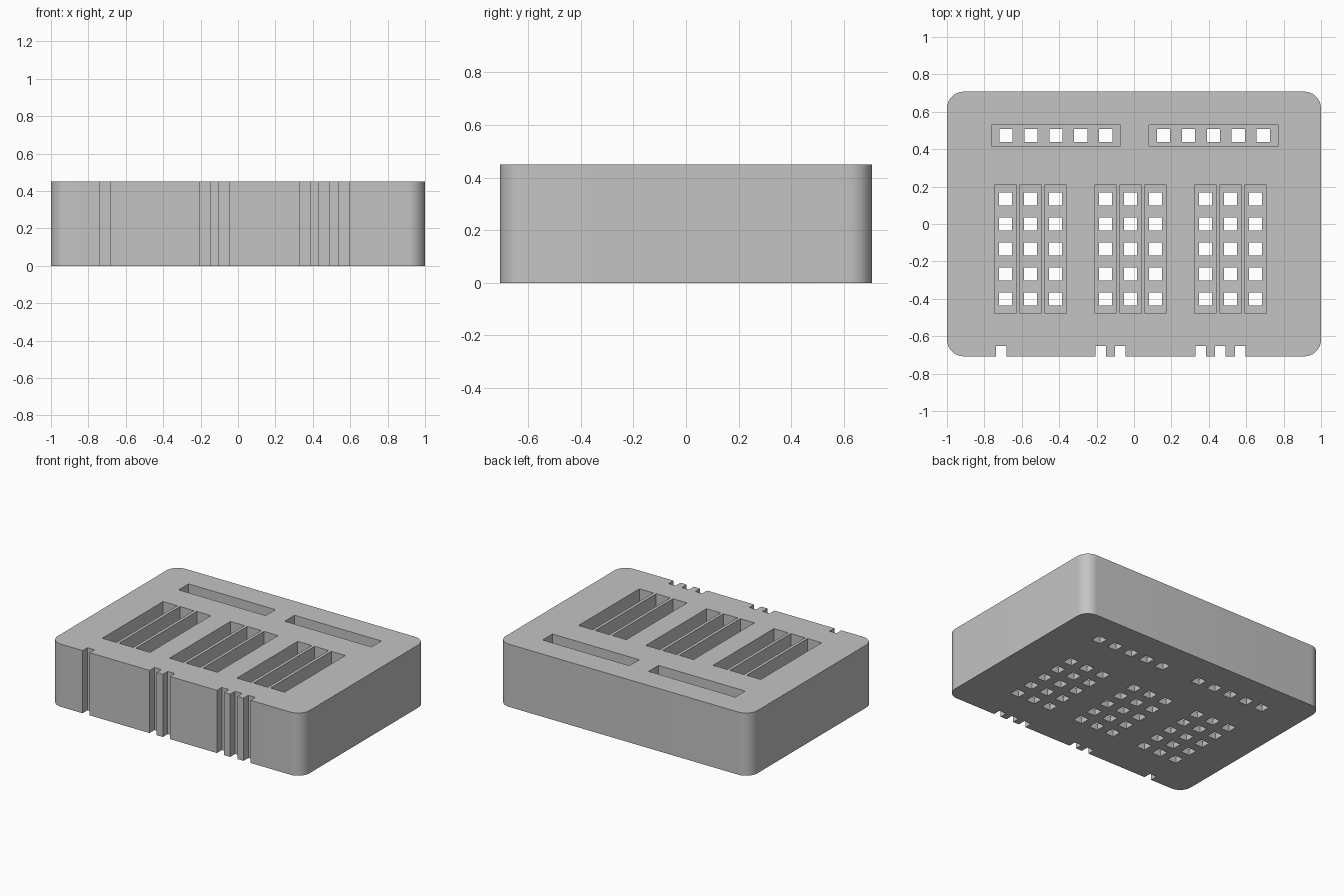
import bpy, bmesh
from mathutils import Matrix, Vector

old = bpy.data.objects.get("Cube")
if old:
    bpy.data.objects.remove(old, do_unlink=True)

WIDTH, DEPTH, HEIGHT = 2.0, 1.415, 0.45
CORNER = 0.09
FLOOR = 0.045                 # thickness left under the slots
PITCH = 0.1335                # spacing of slots and drain holes
SLOT_W, SLOT_L, HOLE = 0.112, 0.69, 0.07

gray = bpy.data.materials.new("plain gray")
gray.use_nodes = True
color = (0.55, 0.55, 0.55, 1)
gray.diffuse_color = color
gray.node_tree.nodes["Principled BSDF"].inputs["Base Color"].default_value = color


def add_box(bm, x, y, sx, sy, z0, z1):
    m = Matrix.Translation((x, y, (z0 + z1) / 2)) @ Matrix.Diagonal((sx, sy, z1 - z0, 1))
    return bmesh.ops.create_cube(bm, size=1, matrix=m)


def make_object(name, bm):
    mesh = bpy.data.meshes.new(name)
    bm.to_mesh(mesh)
    bm.free()
    mesh.materials.append(gray)
    obj = bpy.data.objects.new(name, mesh)
    bpy.context.collection.objects.link(obj)
    return obj


# Block with rounded vertical corners
bm = bmesh.new()
add_box(bm, 0, 0, WIDTH, DEPTH, 0, HEIGHT)
uprights = [e for e in bm.edges if abs(e.verts[0].co.z - e.verts[1].co.z) > 0.1]
bmesh.ops.bevel(bm, geom=uprights, offset=CORNER, segments=12, profile=0.5, affect='EDGES')
holder = make_object("holder_block", bm)

# Slots: three groups of three lengthwise, two crosswise at the back
slots = [(gx + i * PITCH, -0.133, False) for gx in (-0.687, -0.1525, 0.382) for i in range(3)]
slots += [(-0.418, 0.473, True), (0.424, 0.473, True)]

slot_bm, hole_bm = bmesh.new(), bmesh.new()
for x, y, crosswise in slots:
    sx, sy = (SLOT_L, SLOT_W) if crosswise else (SLOT_W, SLOT_L)
    add_box(slot_bm, x, y, sx, sy, FLOOR, HEIGHT + 0.1)
    step = Vector((PITCH, 0)) if crosswise else Vector((0, PITCH))
    # Drain holes through the slot floor
    for k in range(-2, 3):
        c = Vector((x, y)) + step * k
        add_box(hole_bm, c.x, c.y, HOLE, HOLE, -0.1, FLOOR + 0.1)

# Front notches count the groups: one, two, three
for gx, count in ((-0.711, 1), (-0.179, 2), (0.356, 3)):
    for i in range(count):
        add_box(slot_bm, gx + i * 0.1055, -DEPTH / 2 - 0.025, 0.056, 0.16, -0.1, HEIGHT + 0.1)

cutters = [make_object("slot_cutter", slot_bm), make_object("hole_cutter", hole_bm)]
for cutter in cutters:
    cutter.hide_render = True
    mod = holder.modifiers.new(cutter.name, 'BOOLEAN')
    mod.operation, mod.solver, mod.object = 'DIFFERENCE', 'EXACT', cutter

# Apply the cuts and remove the helpers
bpy.ops.object.select_all(action='DESELECT')
bpy.context.view_layer.objects.active = holder
holder.select_set(True)
for mod in list(holder.modifiers):
    bpy.ops.object.modifier_apply(modifier=mod.name)
for cutter in cutters:
    bpy.data.objects.remove(cutter, do_unlink=True)
bpy.ops.object.shade_smooth_by_angle()
